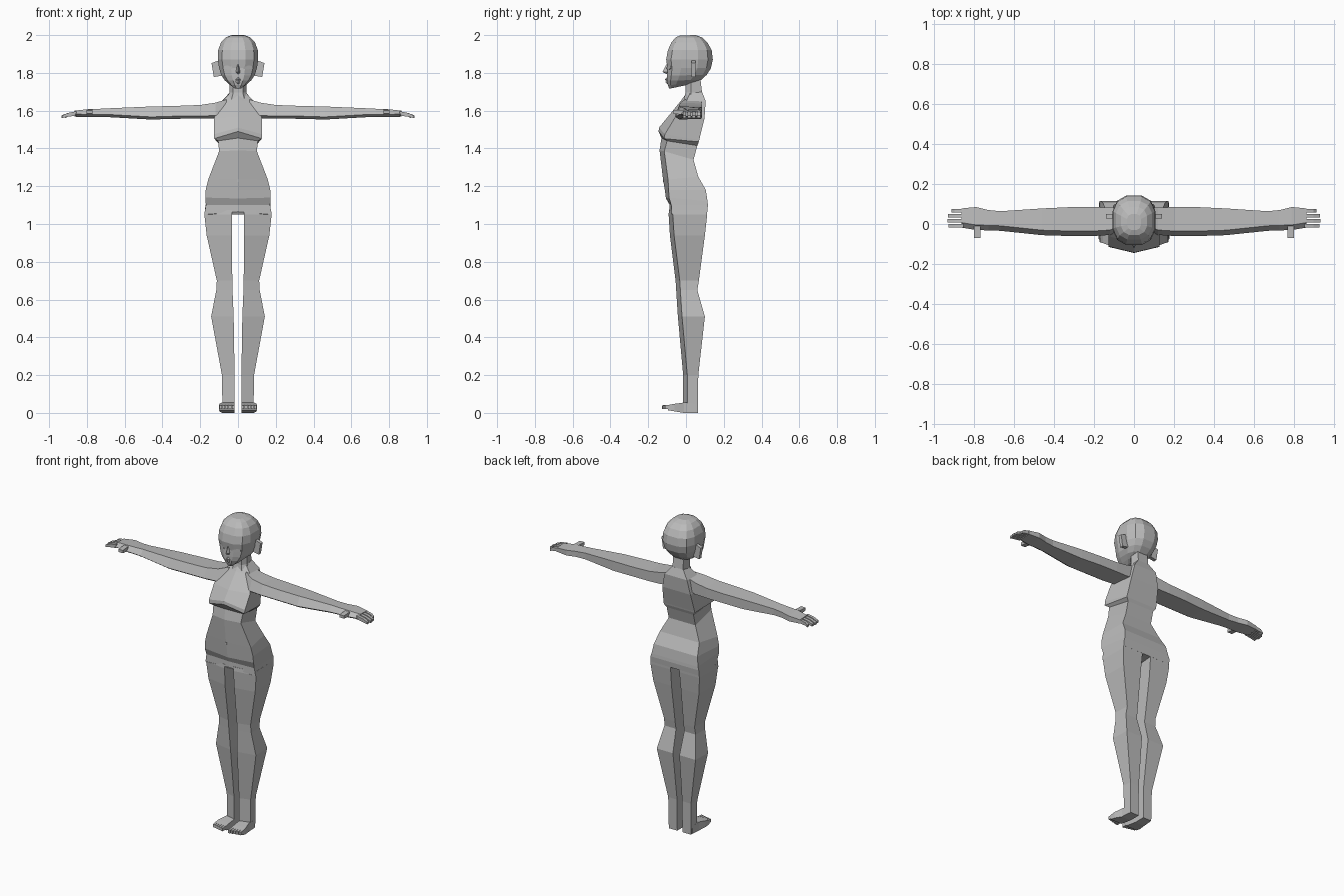
import bpy, bmesh, math

skin = bpy.data.materials.new("grey clay")
skin.diffuse_color = (0.5, 0.5, 0.5, 1)


def loft(name, rings, fan=False):
    """Skin a list of equal-length point rings and cap both ends."""
    bm = bmesh.new()
    vs = [[bm.verts.new(p) for p in r] for r in rings]
    n = len(vs[0])
    for a, b in zip(vs, vs[1:]):
        for i in range(n):
            j = (i + 1) % n
            bm.faces.new((a[i], a[j], b[j], b[i]))
    bm.faces.new(vs[0])
    bm.faces.new(vs[-1])
    bmesh.ops.recalc_face_normals(bm, faces=bm.faces)
    me = bpy.data.meshes.new(name)
    bm.to_mesh(me)
    bm.free()
    me.materials.append(skin)
    ob = bpy.data.objects.new(name, me)
    bpy.context.collection.objects.link(ob)
    return ob


def pair(name, rings):
    """Build a part on both sides of the body."""
    loft(name + "_left", rings)
    loft(name + "_right", [[(-x, y, z) for x, y, z in r] for r in rings])


# Torso: z centre, z side, z back, half width front, half width back, y centre, y side, y back
torso = [
    (1.69, 1.69, 1.70, .045, .04, .0, .02, .085),
    (1.655, 1.645, 1.65, .09, .08, -.025, .0, .104),
    (1.565, 1.56, 1.56, .128, .10, -.098, -.06, .098),
    (1.51, 1.475, 1.445, .128, .11, -.143, -.112, .07),
    (1.49, 1.452, 1.435, .126, .11, -.145, -.115, .068),
    (1.455, 1.44, 1.415, .105, .095, -.13, -.10, .06),
    (1.39, 1.385, 1.34, .10, .095, -.14, -.115, .04),
    (1.24, 1.235, 1.25, .158, .14, -.122, -.095, .065),
    (1.18, 1.18, 1.18, .171, .155, -.112, -.092, .105),
    (1.135, 1.14, 1.12, .173, .165, -.106, -.09, .114),
    (1.10, 1.10, 1.10, .170, .172, -.086, -.078, .116),
    (1.065, 1.05, 1.065, .178, .172, -.09, -.075, .113),
]
loft("torso", [[(0, yc, zc), (w, ys, zs), (wb, yb, zb), (0, yb, zb), (-wb, yb, zb), (-w, ys, zs)]
               for zc, zs, zb, w, wb, yc, ys, yb in torso])

# Legs: z, inner x, outer x, y front, y back
legs = [(1.075, .03, .175, -.09, .113), (1.05, .031, .178, -.092, .112),
        (.94, .033, .166, -.085, .10), (.70, .03, .112, -.055, .068),
        (.65, .029, .115, -.052, .06), (.51, .023, .142, -.043, .10),
        (.20, .018, .085, -.015, .065), (.0, .018, .082, -.015, .063)]
pair("leg", [[(xi, yf, z), (xo, yf + .022, z), (xo - .004, yb, z), (xi, yb, z)]
             for z, xi, xo, yf, yb in legs])

# Feet: y, inner x, outer x, bottom z, top z
feet = [(.05, .019, .08, .0, .05), (-.01, .018, .084, .0, .055),
        (-.06, .018, .098, .008, .048), (-.095, .018, .10, .014, .042)]
pair("foot", [[(xi, y, zb), (xo, y, zb), (xo, y, zt), (xi, y, zt)] for y, xi, xo, zb, zt in feet])
for i in range(5):
    x, tip = .019 + i * .0165, -.128 + i * .004
    pair("toe_%d" % (i + 1), [[(x, y, .02), (x + .014, y, .02), (x + .014, y, zt), (x, y, zt)]
                              for y, zt in ((-.09, .043), (tip, .04))])

# Arms: x, top z, bottom z, y front, y back
arms = [(.06, 1.66, 1.575, -.03, .08), (.12, 1.642, 1.56, -.055, .082),
        (.20, 1.63, 1.558, -.06, .085), (.33, 1.625, 1.557, -.06, .084),
        (.46, 1.622, 1.553, -.056, .078), (.67, 1.613, 1.565, -.034, .064),
        (.73, 1.61, 1.567, -.032, .07), (.79, 1.608, 1.566, -.03, .085),
        (.865, 1.60, 1.568, -.018, .078)]
pair("arm", [[(x, yf + .025, zt), (x, yf, zb + .014), (x, yf + .02, zb),
              (x, yb, zb + .004), (x, yb, zt - .004)] for x, zt, zb, yf, yb in arms])

# Fingers and thumb
for i in range(4):
    y, tip = -.017 + i * .025, (.93, .935, .932, .915)[i]
    pair("finger_%d" % (i + 1), [[(x, y, zb), (x, y + .018, zb), (x, y + .018, zt), (x, y, zt)]
                                 for x, zb, zt in ((.855, 1.574, 1.597), (.90, 1.568, 1.588),
                                                   (tip, 1.561, 1.575))])
pair("thumb", [[(.77, y, zb), (.802, y, zb), (.802, y, zt), (.77, y, zt)]
               for y, zb, zt in ((-.01, 1.578, 1.605), (-.07, 1.584, 1.602))])

# Neck
loft("neck", [[(s * w, y, z) for s, y in ((-.55, yf), (.55, yf), (1, yf + .03), (.8, yb),
                                          (-.8, yb), (-1, yf + .03))]
              for z, w, yf, yb in ((1.66, .062, -.01, .10), (1.695, .046, -.003, .085),
                                   (1.78, .046, -.003, .075))])

# Head: front z, back z, half width, y front, y back
head = [(1.998, 2.0, .035, -.03, .05), (1.988, 1.988, .065, -.055, .085),
        (1.962, 1.96, .09, -.077, .114), (1.92, 1.92, .105, -.096, .136),
        (1.87, 1.87, .107, -.105, .142), (1.825, 1.825, .10, -.098, .132),
        (1.785, 1.79, .088, -.10, .11), (1.76, 1.762, .07, -.10, .08),
        (1.735, 1.745, .045, -.096, .04), (1.716, 1.735, .022, -.088, .0)]
N = 12


def head_ring(zf, zb, w, yf, yb):
    pts = []
    for i in range(N):
        a = 2 * math.pi * (i + .5) / N
        c, s = math.cos(a), math.sin(a)
        t = math.copysign(abs(s) ** .75, s) / math.sin(math.pi * 5 / 12) ** .75
        u = math.copysign(abs(c) ** .75, c) / math.cos(math.pi / 12) ** .75
        pts.append((w * u, (yf + yb) / 2 + (yb - yf) / 2 * t, (zf + zb) / 2 + (zb - zf) / 2 * t))
    return pts


loft("head", [head_ring(*r) for r in head])

# Nose
loft("nose", [[(-w, -.09, z), (0, y, z), (w, -.09, z)]
              for z, w, y in ((1.845, .008, -.105), (1.805, .015, -.124), (1.793, .012, -.10))])

# Lips
loft("lips", [[(-w, -.092, z), (0, y, z), (w, -.092, z)]
              for z, w, y in ((1.776, .01, -.102), (1.764, .024, -.112),
                              (1.757, .022, -.105), (1.75, .016, -.109), (1.74, .008, -.098))])

# Eyes: thin almond plates on the face
almond = [(.028, 1.822), (.05, 1.817), (.075, 1.824), (.074, 1.836), (.05, 1.842), (.034, 1.835)]
pair("eye", [[(x, y + max(0, x - .03) * .5, z) for x, z in almond] for y in (-.103, -.096)])

# Ears: plates standing out from the head, with a small raised rim
ear = [(.085, 1.85), (.105, 1.865), (.14, 1.852), (.128, 1.778), (.088, 1.785)]
pair("ear", [[(x, y, z) for x, z in ear] for y in (.028, .05)])

# Navel: small plate on the belly
loft("navel", [[(.007 * math.cos(k * math.pi / 3), y, 1.23 + .009 * math.sin(k * math.pi / 3))
                for k in range(6)] for y in (-.123, -.118)])
